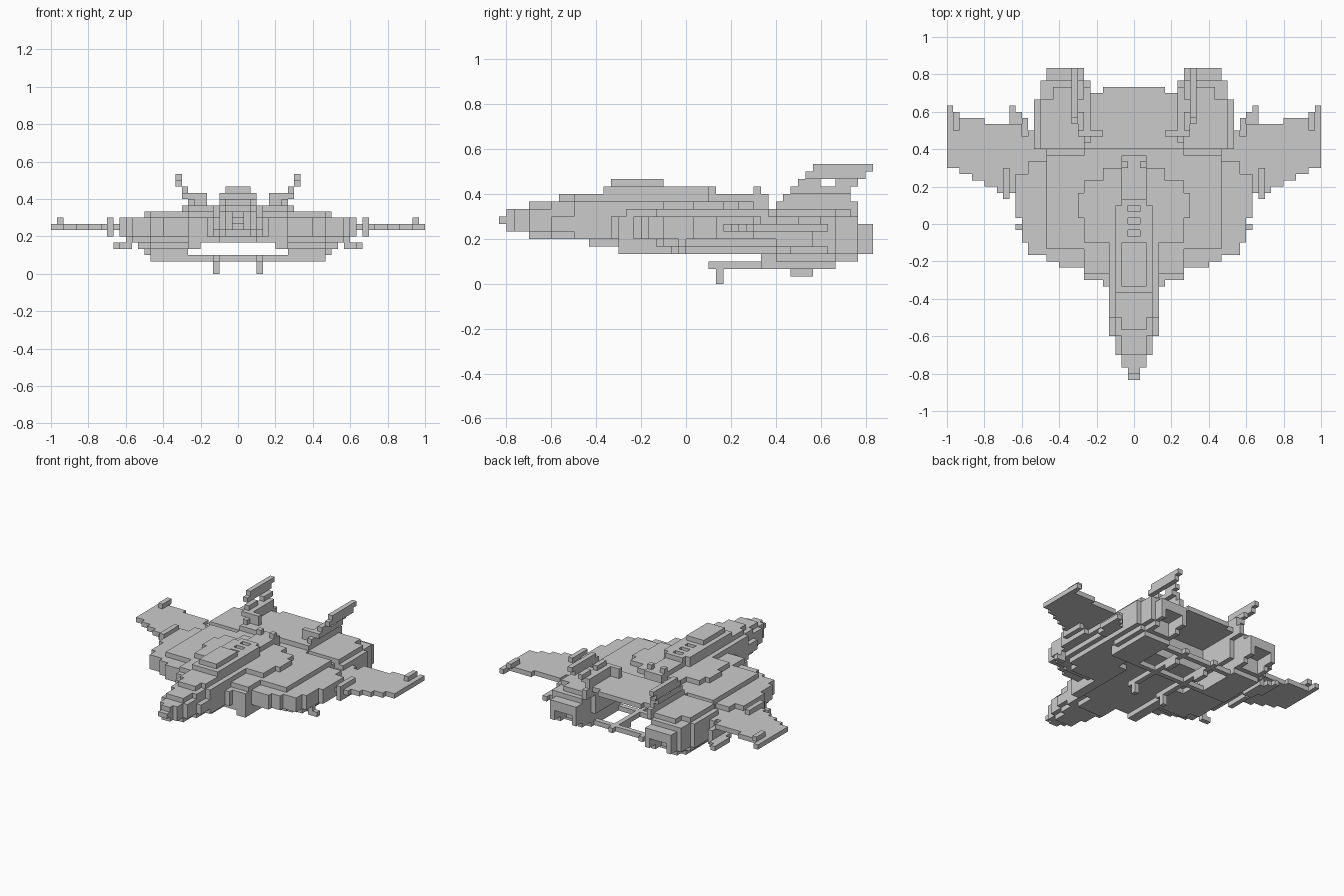
import bpy, bmesh

if "Cube" in bpy.data.objects:
    bpy.data.objects.remove(bpy.data.objects["Cube"])

U = 1 / 30          # one block
owner = {}          # block cell -> part name
names = []


def part(name, *boxes, carve=()):
    """Fill boxes (x0,x1,y0,y1,z0,z1 in blocks, right half) and mirror them."""
    names.append(name)
    for fill, group in ((True, boxes), (False, carve)):
        for x0, x1, y0, y1, z0, z1 in group:
            for x in range(x0, x1):
                for y in range(y0, y1):
                    for z in range(z0, z1):
                        for c in ((x, y, z), (-1 - x, y, z)):
                            if fill:
                                owner.setdefault(c, name)
                            else:
                                owner.pop(c, None)


# Pointed nose, stepping out into the spine
part("nose", (0, 1, -25, -24, 8, 9), (0, 1, -24, -23, 7, 10), (0, 2, -23, -21, 7, 10),
     (0, 2, -21, -18, 6, 11), (2, 3, -21, -18, 7, 10), (0, 3, -18, -8, 6, 10),
     (3, 4, -18, -15, 7, 9), (3, 4, -15, -8, 6, 10),
     (0, 3, -18, -15, 10, 11), (0, 4, -15, 3, 10, 11), (0, 3, -13, -9, 5, 6))

# Canopy with three recessed vents behind it
part("canopy", (0, 2, -17, 11, 11, 12), (0, 3, -15, 3, 11, 12),
     (0, 2, -11, 4, 12, 13), (2, 3, -11, 3, 12, 13), (0, 2, -10, -3, 13, 14),
     (1, 2, 9, 10, 12, 13),
     carve=[(0, 1, y, y + 1, 12, 13) for y in (-2, 0, 2)])

# Broad stepped hull: thin leading edge, thicker belly further back
part("hull", (0, 8, -9, 12, 6, 9), (4, 5, -10, -9, 6, 9), (8, 12, -7, 12, 6, 9),
     (12, 14, -6, 12, 6, 9), (14, 17, -5, 10, 6, 9), (17, 18, -3, 8, 6, 9),
     (14, 18, 8, 12, 6, 7), (18, 19, 1, 8, 6, 9), (18, 19, -1, 0, 4, 5), (17, 18, -1, 0, 4, 6),
     (0, 8, -9, 12, 5, 6), (8, 14, -4, 12, 5, 6), (14, 17, -3, 12, 5, 6),
     (6, 8, -9, 5, 4, 5), (8, 14, -2, 12, 4, 5), (14, 16, 0, 12, 4, 5))

# Armour plates on the hull top
part("hull_plates", (0, 8, -8, 12, 9, 10), (0, 8, -3, 7, 10, 11), (0, 5, 7, 9, 10, 11),
     (0, 2, 9, 11, 10, 11), (8, 14, -4, 11, 9, 10),
     (8, 9, 1, 5, 10, 11))

# Rear deck bridging the engines
part("rear_deck", (0, 7, 12, 21, 10, 11), (0, 5, 21, 22, 10, 11), (7, 8, 12, 23, 9, 11),
     (5, 7, 14, 15, 11, 13), (7, 8, 13, 22, 11, 12))

# Engines with exhaust notches open at the bottom
part("engine", (8, 15, 12, 20, 4, 10), (15, 16, 12, 20, 4, 9), (8, 15, 20, 23, 4, 9),
     (8, 14, 23, 25, 4, 8), (8, 14, 10, 23, 3, 4), (14, 15, 12, 20, 3, 4),
     (8, 14, 10, 20, 2, 3), (7, 8, 12, 20, 5, 9), (8, 13, 20, 22, 9, 10),
     carve=[(9, 13, 21, 25, 3, 6)])

# Thin wings, one strip per leading and trailing edge step
lead = [(14, 17, 6, 15), (17, 18, 6, 14), (18, 19, 3, 16), (19, 20, 5, 16), (20, 22, 5, 16),
        (22, 24, 6, 16), (24, 26, 7, 17), (26, 28, 8, 17), (28, 30, 9, 17)]
part("wing", *[(a, b, c, d, 7, 8) for a, b, c, d in lead],
     (29, 30, 17, 19, 7, 8), (28, 29, 15, 18, 8, 9))

# Wing cannons and low side pods
part("cannon", (20, 21, 4, 9, 6, 7), (20, 21, 4, 9, 8, 9), (20, 21, 4, 5, 7, 8))
part("side_pod", (18, 19, 12, 18, 4, 5), (19, 20, 14, 19, 4, 5),
     (17, 18, 12, 17, 4, 7), (16, 17, 12, 15, 5, 7))

# Tail fins leaning outwards
part("tail_fin", (7, 8, 14, 22, 12, 13), (8, 9, 14, 22, 12, 13), (8, 9, 15, 18, 13, 14),
     (8, 9, 20, 23, 13, 14), (9, 10, 16, 24, 14, 15), (9, 10, 17, 25, 15, 16))

# Landing frame: rails, cross bars and feet
part("landing_frame", (3, 4, 3, 20, 2, 3), (0, 8, 10, 11, 2, 3), (0, 8, 18, 19, 2, 3),
     (3, 4, 4, 5, 0, 2), (3, 4, 14, 17, 1, 2))

# Build each part from its exposed block faces only
AXES = ((1, 2), (2, 0), (0, 1))
for name in names:
    bm = bmesh.new()
    cache = {}
    for c, who in owner.items():
        if who != name:
            continue
        for ax in range(3):
            for side in (0, 1):
                n = list(c)
                n[ax] += 2 * side - 1
                if tuple(n) in owner:
                    continue
                a, b = AXES[ax]
                loop = []
                for i, j in ((0, 0), (1, 0), (1, 1), (0, 1)):
                    p = list(c)
                    p[ax] += side
                    p[a] += i
                    p[b] += j
                    p = tuple(p)
                    if p not in cache:
                        cache[p] = bm.verts.new([k * U for k in p])
                    loop.append(cache[p])
                bm.faces.new(loop if side else loop[::-1])
    bmesh.ops.dissolve_limit(bm, angle_limit=0.01, verts=bm.verts[:], edges=bm.edges[:])
    mesh = bpy.data.meshes.new(name)
    bm.to_mesh(mesh)
    bm.free()
    bpy.context.collection.objects.link(bpy.data.objects.new(name, mesh))
